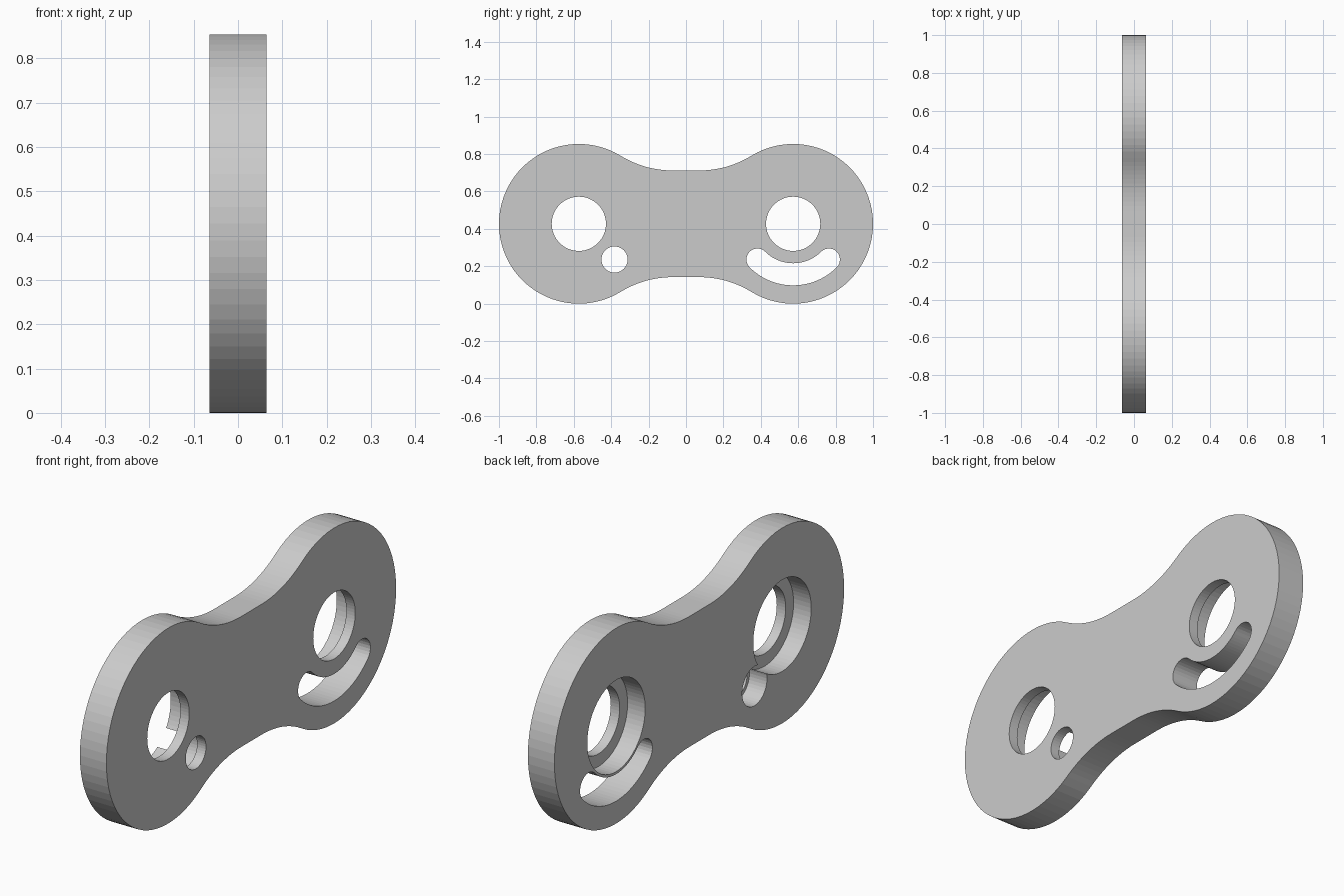
import bpy
import bmesh
from math import sin, cos, pi, atan2, radians

cube = bpy.data.objects.get("Cube")
if cube:
    bpy.data.objects.remove(cube)

HALF = 0.064            # half thickness of the plate
LIP = 0.043             # thickness left around each stepped hole
MID = 0.427             # height of the hole centres, also the lobe radius
LOBE_Y = 0.573
WAIST = 0.285           # half height of the waist
FLAT = 0.07             # half length of the straight waist edge

steel = bpy.data.materials.new("plain_grey")
steel.use_nodes = True
steel.diffuse_color = (0.6, 0.6, 0.6, 1)
steel.node_tree.nodes["Principled BSDF"].inputs["Base Color"].default_value = (0.6, 0.6, 0.6, 1)


def arc(cy, cz, r, start, end, steps):
    """Points along an arc in the side plane."""
    angles = [start + (end - start) * i / steps for i in range(steps + 1)]
    return [(cy + r * cos(a), cz + r * sin(a)) for a in angles]


def slab(name, outline, x0, x1):
    """Extrude a closed side outline from x0 to x1."""
    bm = bmesh.new()
    face = bm.faces.new([bm.verts.new((x0, y, z)) for y, z in outline])
    moved = bmesh.ops.extrude_face_region(bm, geom=[face])["geom"]
    verts = [v for v in moved if isinstance(v, bmesh.types.BMVert)]
    bmesh.ops.translate(bm, verts=verts, vec=(x1 - x0, 0, 0))
    bmesh.ops.recalc_face_normals(bm, faces=bm.faces)
    mesh = bpy.data.meshes.new(name)
    bm.to_mesh(mesh)
    bm.free()
    mesh.materials.append(steel)
    obj = bpy.data.objects.new(name, mesh)
    bpy.context.collection.objects.link(obj)
    return obj


def disc(cy, cz, r, steps):
    return arc(cy, cz, r, 0, 2 * pi, steps)[:-1]


# Outline: one quarter from the waist to the lobe end, then mirrored twice
run = LOBE_Y - FLAT
fillet = (run ** 2 + WAIST ** 2 - MID ** 2) / (2 * (MID - WAIST))
tangent = atan2(WAIST + fillet, -run)
quarter = arc(FLAT, WAIST + fillet, fillet, -pi / 2, tangent - pi, 12)
quarter += arc(LOBE_Y, 0, MID, tangent, 0, 24)[1:]
half = quarter + [(y, -z) for y, z in reversed(quarter[:-1])]
outline = half + [(-y, z) for y, z in reversed(half)]
plate = slab("link_plate", [(y, z + MID) for y, z in outline], -HALF, HALF)

# Cutters: two stepped pin holes, a stepped small hole and a curved slot
cutters = []
step_x = HALF - LIP
peg = 0.27 * cos(radians(45))
holes = [(-LOBE_Y, MID, 0.145, 0.2, 64),
         (LOBE_Y, MID, 0.145, 0.2, 64),
         (peg - LOBE_Y, MID - peg, 0.07, 0.086, 40)]
for y, z, inner, outer, steps in holes:
    cutters.append(slab("hole_cutter", disc(y, z, inner, steps), -0.2, 0.2))
    cutters.append(slab("bore_cutter", disc(y, z, outer, steps), -0.2, step_x))

left, right = radians(225), radians(315)
slot = arc(LOBE_Y, MID, 0.329, left, right, 24)
slot += arc(LOBE_Y + peg, MID - peg, 0.059, right, right + pi, 14)[1:-1]
slot += arc(LOBE_Y, MID, 0.211, right, left, 24)
slot += arc(LOBE_Y - peg, MID - peg, 0.059, left - pi, left, 14)[1:-1]
cutters.append(slab("slot_cutter", slot, -0.2, 0.2))

for cutter in cutters:
    cutter.hide_render = True
    cut = plate.modifiers.new("cut", "BOOLEAN")
    cut.operation = "DIFFERENCE"
    cut.solver = "EXACT"
    cut.object = cutter

# Bake the cuts and drop the cutters
graph = bpy.context.evaluated_depsgraph_get()
result = bpy.data.meshes.new_from_object(plate.evaluated_get(graph))
plate.modifiers.clear()
plate.data = result
for cutter in cutters:
    bpy.data.objects.remove(cutter)
